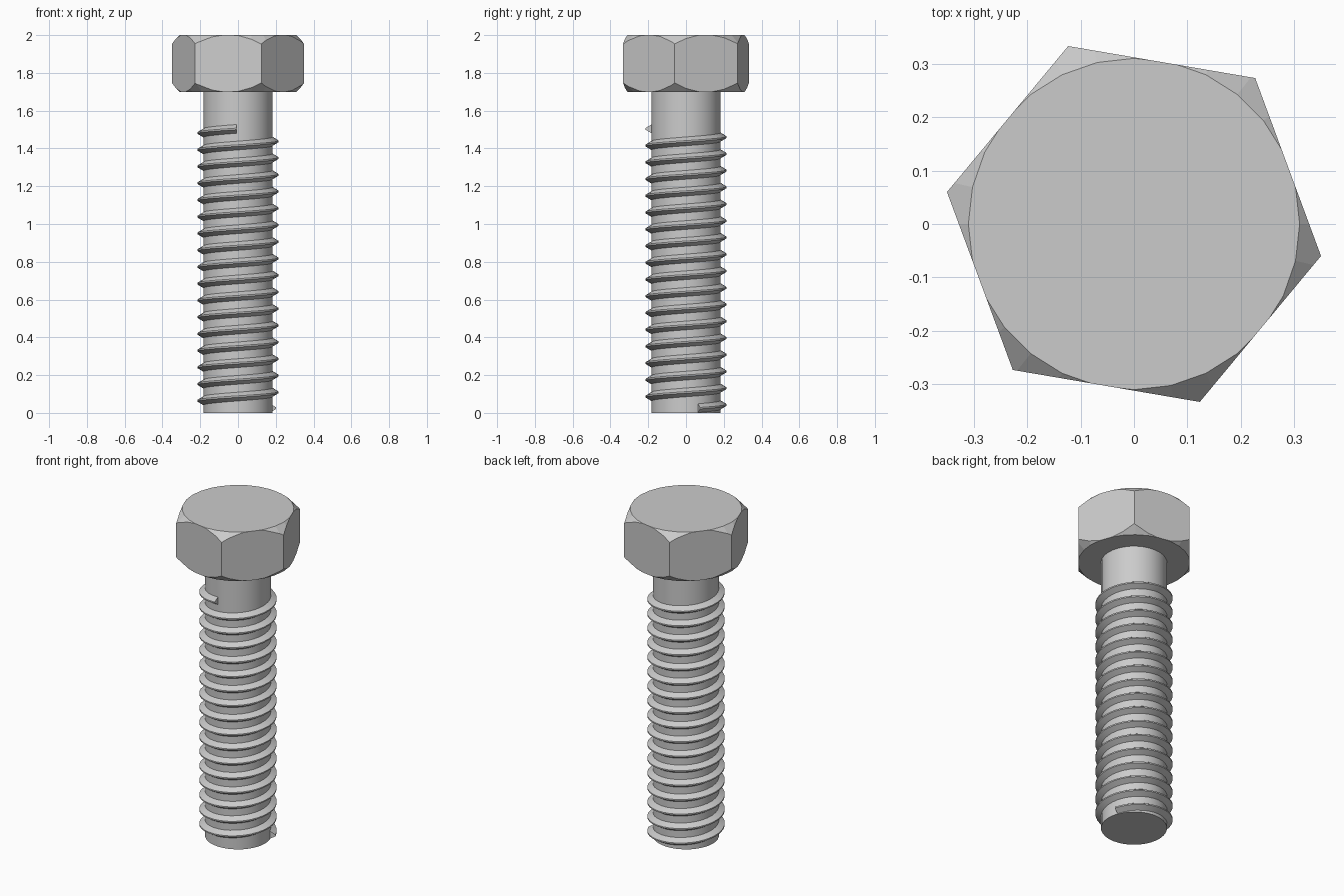
import bpy
import bmesh
from math import pi, cos, sin, radians

HEAD_TURN = radians(-9.7)
THREAD_TURN = radians(20.3)
SHANK_R, CREST_R = 0.183, 0.215
PITCH, TURNS, START_Z = 0.0886, 16.7, 0.025
STEPS = 32

cube = bpy.data.objects.get("Cube")
if cube:
    bpy.data.objects.remove(cube, do_unlink=True)

steel = bpy.data.materials.new("grey steel")
steel.use_nodes = True
steel.diffuse_color = (0.6, 0.6, 0.6, 1)
steel.node_tree.nodes["Principled BSDF"].inputs["Base Color"].default_value = (0.6, 0.6, 0.6, 1)


def add_object(name, bm, smooth=None):
    bmesh.ops.recalc_face_normals(bm, faces=bm.faces)
    mesh = bpy.data.meshes.new(name)
    bm.to_mesh(mesh)
    bm.free()
    mesh.materials.append(steel)
    obj = bpy.data.objects.new(name, mesh)
    bpy.context.collection.objects.link(obj)
    if smooth:
        bpy.ops.object.select_all(action="DESELECT")
        obj.select_set(True)
        bpy.context.view_layer.objects.active = obj
        bpy.ops.object.shade_smooth_by_angle(angle=radians(smooth))
    return obj


def stack(profile, sides, turn=0.0):
    """Closed solid from (radius, height) rings."""
    bm = bmesh.new()
    rings = [[bm.verts.new((r * cos(turn + 2 * pi * i / sides),
                            r * sin(turn + 2 * pi * i / sides), z))
              for i in range(sides)] for r, z in profile]
    for low, high in zip(rings, rings[1:]):
        for i in range(sides):
            j = (i + 1) % sides
            bm.faces.new((low[i], low[j], high[j], high[i]))
    bm.faces.new(rings[0])
    bm.faces.new(rings[-1])
    return bm


# Hexagonal head, its corners trimmed by a double-chamfered round
head = add_object("hex_head", stack([(0.355, 1.7), (0.355, 2.0)], 6, HEAD_TURN))
trimmer = add_object("head_chamfer_cutter", stack(
    [(0.31, 1.7), (0.36, 1.75), (0.36, 1.95), (0.31, 2.0)], 28, pi / 2))
trimmer.hide_render = True
trimmer.hide_set(True)
trim = head.modifiers.new("corner chamfer", "BOOLEAN")
trim.operation = "INTERSECT"
trim.solver = "EXACT"
trim.object = trimmer
bpy.context.view_layer.objects.active = head
bpy.ops.object.modifier_apply(modifier=trim.name)
bpy.data.objects.remove(trimmer, do_unlink=True)

# Plain round shank
add_object("shank", stack([(SHANK_R, 0), (SHANK_R, 1.7)], STEPS, THREAD_TURN), 40)

# Helical thread ridge with blunt ends
section = [(SHANK_R - 0.003, -0.025), (CREST_R, -0.004),
           (CREST_R, 0.004), (SHANK_R - 0.003, 0.025)]
bm = bmesh.new()
previous = None
for i in range(int(STEPS * TURNS) + 1):
    angle = THREAD_TURN + 2 * pi * i / STEPS
    z = START_Z + PITCH * i / STEPS
    ring = [bm.verts.new((r * cos(angle), r * sin(angle), z + dz)) for r, dz in section]
    if previous:
        for a in range(len(ring)):
            b = (a + 1) % len(ring)
            bm.faces.new((previous[a], previous[b], ring[b], ring[a]))
    else:
        bm.faces.new(ring)
    previous = ring
bm.faces.new(previous)
add_object("thread", bm, 30)
